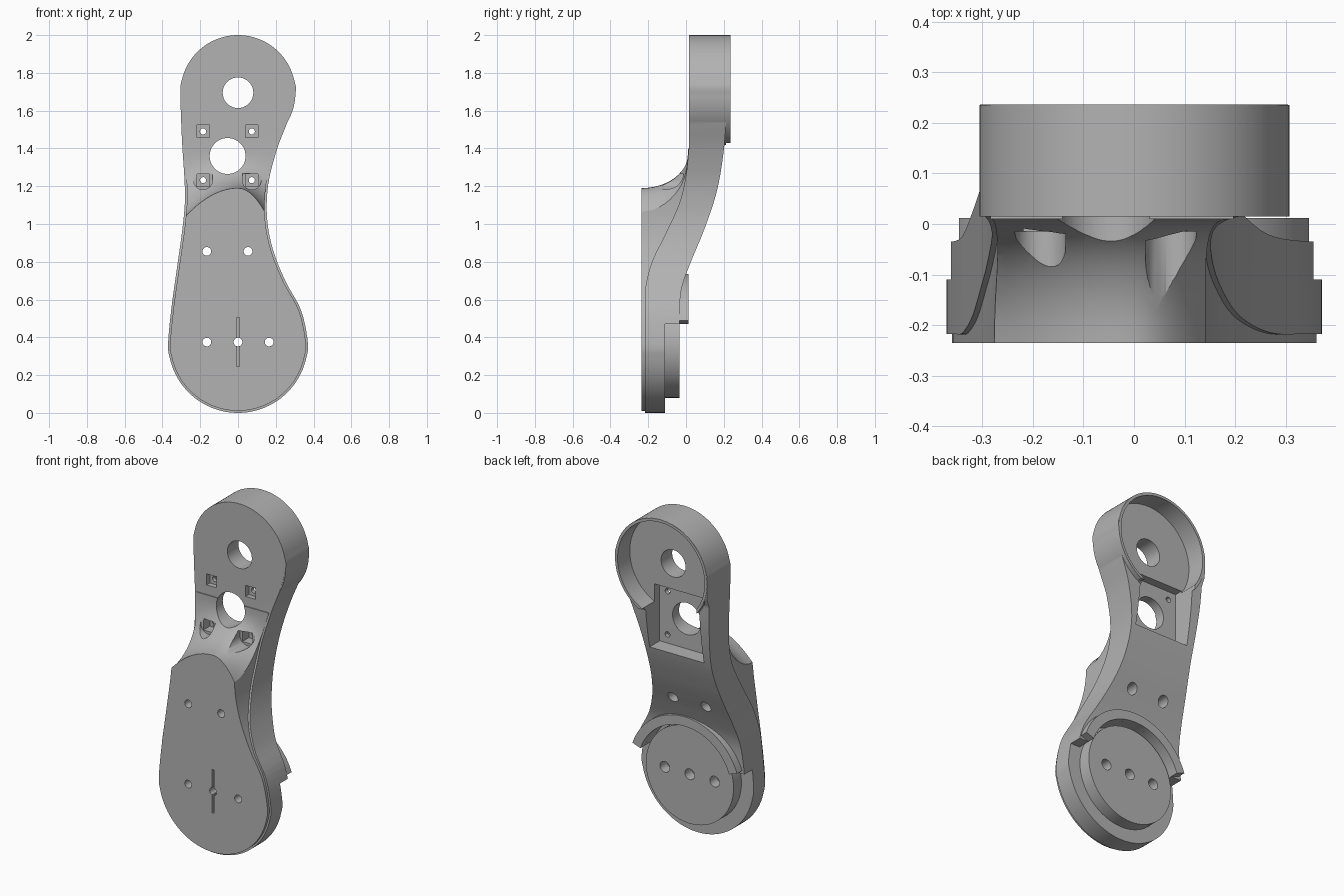
import bpy, bmesh, math
from math import sin, cos, radians, pi
from mathutils import Vector

cube = bpy.data.objects.get("Cube")
if cube:
    bpy.data.objects.remove(cube, do_unlink=True)

grey = bpy.data.materials.new("plain grey")
grey.use_nodes = True
GREY = (0.45, 0.45, 0.45, 1)
grey.diffuse_color = GREY
grey.node_tree.nodes["Principled BSDF"].inputs["Base Color"].default_value = GREY


def loft(name, sections):
    """Closed solid through a row of equal-length point loops."""
    bm = bmesh.new()
    rings = [[bm.verts.new(p) for p in s] for s in sections]
    n = len(rings[0])
    for a, b in zip(rings, rings[1:]):
        for i in range(n):
            j = (i + 1) % n
            bm.faces.new((a[i], a[j], b[j], b[i]))
    bm.faces.new(rings[0][::-1])
    bm.faces.new(rings[-1])
    bmesh.ops.recalc_face_normals(bm, faces=bm.faces)
    me = bpy.data.meshes.new(name)
    bm.to_mesh(me)
    bm.free()
    me.materials.append(grey)
    ob = bpy.data.objects.new(name, me)
    bpy.context.collection.objects.link(ob)
    return ob


def prism_y(name, pts, y0, y1):
    return loft(name, [[(x, y, z) for x, z in pts] for y in (y0, y1)])


def prism_x(name, pts, x0, x1):
    return loft(name, [[(x, y, z) for y, z in pts] for x in (x0, x1)])


def circle(cx, cz, r, n=64):
    return [(cx + r * cos(2 * pi * i / n), cz + r * sin(2 * pi * i / n)) for i in range(n)]


def rect(x0, x1, z0, z1):
    return [(x0, z0), (x1, z0), (x1, z1), (x0, z1)]


def square(cx, cz, h):
    return rect(cx - h, cx + h, cz - h, cz + h)


def combine(ob, tool, op="DIFFERENCE"):
    """Apply a boolean and discard the tool."""
    mod = ob.modifiers.new("cut", "BOOLEAN")
    mod.operation, mod.object, mod.solver = op, tool, "EXACT"
    bpy.context.view_layer.objects.active = ob
    bpy.ops.object.modifier_apply(modifier=mod.name)
    bpy.data.objects.remove(tool, do_unlink=True)


def spline(pts, closed=False, steps=6):
    """Smooth curve through the points."""
    n, out = len(pts), []
    for i in range(n if closed else n - 1):
        ids = [(i + k) % n if closed else min(max(i + k, 0), n - 1) for k in (-1, 0, 1, 2)]
        a, b, c, d = [Vector(pts[k]) for k in ids]
        for s in range(steps):
            t = s / steps
            out.append(tuple(0.5 * (2 * b + (c - a) * t + (2 * a - 5 * b + 4 * c - d) * t * t
                                    + (3 * b - a - 3 * c + d) * t ** 3)))
    return out if closed else out + [tuple(pts[-1])]


def arc(cz, r, a0, a1, n):
    return [(r * cos(radians(a0 + (a1 - a0) * i / n)), cz + r * sin(radians(a0 + (a1 - a0) * i / n)))
            for i in range(n + 1)]


LOW, HIGH = 0.37, 1.695      # heights of the two pivots
right_edge = [(0.335, 0.54), (0.25, 0.7), (0.185, 0.865), (0.154, 1.03), (0.16, 1.21),
              (0.206, 1.395), (0.265, 1.55)]
left_edge = [(-0.297, 1.45), (-0.281, 1.18), (-0.289, 1.02), (-0.317, 0.81), (-0.35, 0.575)]


def outline(inset=0.0):
    pts = spline(arc(LOW, 0.37, -180, 0, 14) + right_edge + arc(HIGH, 0.305, 0, 180, 14) + left_edge, True, 5)
    out = []
    for i, p in enumerate(pts):
        d = Vector(pts[(i + 1) % len(pts)]) - Vector(pts[i - 1])
        d.normalize()
        out.append((p[0] - d.y * inset, p[1] + d.x * inset))
    return out


# curved arm: plan outline crossed with the S-shaped side profile
front = spline([(-0.217, 0.55), (-0.215, 0.66), (-0.18, 0.8), (-0.11, 0.945), (-0.035, 1.11),
                (0.0, 1.26), (0.015, 1.4)])
back = spline([(0.212, 1.55), (0.2, 1.39), (0.165, 1.18), (0.1, 0.98), (0.02, 0.785),
               (-0.025, 0.65), (-0.035, 0.5)])
profile = [(-0.217, -0.1)] + front + [(0.015, 2.1), (0.235, 2.1), (0.235, 1.6)] + back \
    + [(-0.035, 0.47), (-0.11, 0.47), (-0.11, -0.1)]
arm = prism_y("arm_body", outline(), -0.5, 0.5)
combine(arm, prism_x("side_profile", profile, -0.6, 0.6), "INTERSECT")

# front pad with a concave, arched run-out
pad = prism_y("front_pad", outline(0.011), -0.235, 0.5)
pad_back = [(y + 0.07, z) for y, z in front]
combine(pad, prism_x("pad_profile", [(-0.3, -0.1), (-0.18, -0.1)] + pad_back + [(-0.3, 1.4)], -0.6, 0.6),
        "INTERSECT")
sections = []
for i in range(41):
    x = -0.42 + 0.84 * i / 40
    z0 = 1.19 - (1.95 if x < 0 else 6.2) * x * x
    z0 = max(z0, 0.75)
    curve = [(-0.235 + 0.245 * sin(t * pi / 24), z0 + (1.37 - z0) * (1 - cos(t * pi / 24))) for t in range(13)]
    sections.append([(x, y, z) for y, z in [(-0.4, z0)] + curve + [(0.01, 1.8), (-0.4, 1.8)]])
combine(pad, loft("run_out", sections))
combine(arm, pad, "UNION")

# upper housing drum, then its round and square pockets
combine(arm, prism_y("drum", circle(0, HIGH, 0.304, 96), 0.016, 0.236), "UNION")
for pts, y0, y1 in [
        (rect(-0.5, 0.5, 1.2, 1.43), 0.212, 0.4),
        (circle(0, HIGH, 0.288, 96), 0.12, 0.4),
        (rect(-0.235, 0.125, 1.18, 1.54), 0.07, 0.4),
        (circle(0, LOW, 0.31, 96), -0.11, 0.1),
        (circle(0, HIGH, 0.081), -0.4, 0.4),
        (circle(-0.055, 1.36, 0.095), -0.4, 0.4)]:
    combine(arm, prism_y("pocket", pts, y0, y1))

# small square seats and screw holes around the central opening
for x in (-0.185, 0.073):
    for z in (1.232, 1.49):
        if z < 1.3:
            seat = arc(z, 0.05, 180, 360, 16)
            seat = [(x + px, pz) for px, pz in seat] + [(x + 0.05, z + 0.035), (x - 0.05, z + 0.035)]
            combine(arm, prism_y("seat_relief", seat, -0.4, -0.015))
        combine(arm, prism_y("seat", square(x, z, 0.033), -0.1, 0.045))
        combine(arm, prism_y("screw", circle(x, z, 0.016, 24), -0.1, 0.2))

# lower pivot disc and half-ring collar
disc = prism_y("pivot_disc", circle(0, LOW, 0.29, 96), -0.13, -0.035)
collar = prism_y("collar", arc(LOW, 0.366, 19, 161, 48) + arc(LOW, 0.31, 161, 19, 48), -0.12, 0.012)

# bolt holes and the shallow front slot
for x, z in [(-0.165, 0.855), (0.053, 0.855), (-0.165, LOW + 0.005), (0, LOW + 0.005), (0.165, LOW + 0.005)]:
    bore = -0.1 if z < 0.5 else -0.09
    combine(arm, prism_y("bolt", circle(x, z, 0.023, 32), -0.4, 0.3))
    if z < 0.5:
        combine(disc, prism_y("bolt", circle(x, z, 0.023, 32), -0.4, 0.3))
        combine(disc, prism_y("bore", circle(x, z, 0.032, 32), bore, 0.3))
    else:
        combine(arm, prism_y("bore", circle(x, z, 0.032, 32), bore, 0.3))
combine(arm, prism_y("slot", rect(-0.007, 0.007, 0.245, 0.505), -0.4, -0.2))

for ob in (arm, disc, collar):
    bpy.ops.object.select_all(action="DESELECT")
    ob.select_set(True)
    bpy.context.view_layer.objects.active = ob
    bpy.ops.object.shade_smooth_by_angle(angle=radians(28))
